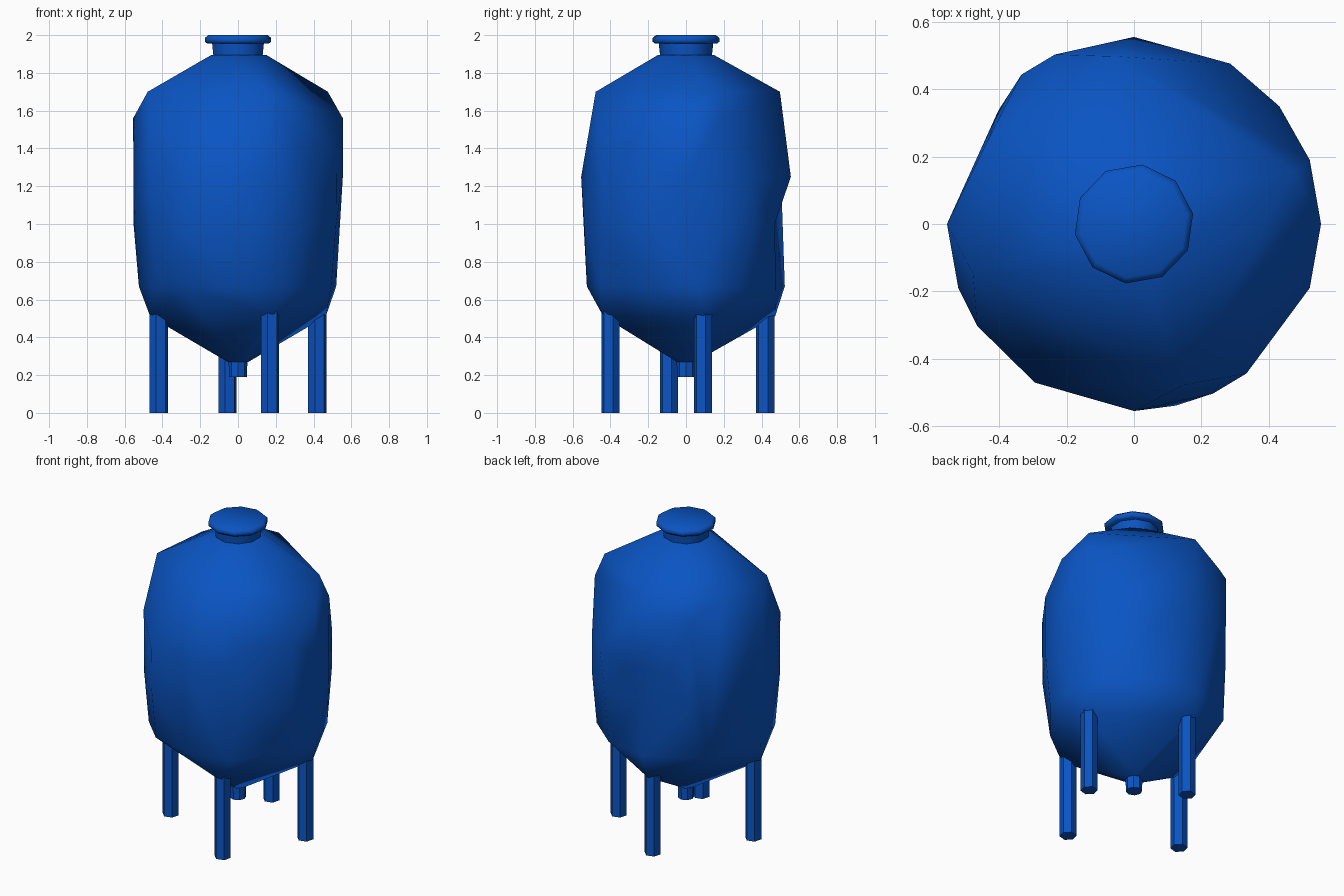
import bpy, bmesh, math

if "Cube" in bpy.data.objects:
    bpy.data.objects.remove(bpy.data.objects["Cube"])

blue = bpy.data.materials.new("tank blue")
blue.diffuse_color = (0.003, 0.09, 0.55, 1)
blue.use_nodes = True
blue.node_tree.nodes["Principled BSDF"].inputs["Base Color"].default_value = blue.diffuse_color


def finish(name, bm, angle):
    bmesh.ops.recalc_face_normals(bm, faces=bm.faces)
    me = bpy.data.meshes.new(name)
    bm.to_mesh(me)
    bm.free()
    me.materials.append(blue)
    ob = bpy.data.objects.new(name, me)
    bpy.context.collection.objects.link(ob)
    bpy.ops.object.select_all(action='DESELECT')
    ob.select_set(True)
    bpy.context.view_layer.objects.active = ob
    bpy.ops.object.shade_smooth_by_angle(angle=math.radians(angle))
    return ob


def ring(bm, r, z, angles, c=(0, 0)):
    return [bm.verts.new((c[0] + r * math.cos(math.radians(a)),
                          c[1] + r * math.sin(math.radians(a)), z)) for a in angles]


def lathe(name, profile, sides, c=(0, 0), turn=0, angle=40):
    """Capped stack of rings; profile is (radius, height)."""
    bm = bmesh.new()
    angles = [turn + 360 * i / sides for i in range(sides)]
    rows = [ring(bm, r, z, angles, c) for r, z in profile]
    for a, b in zip(rows, rows[1:]):
        for i in range(sides):
            j = (i + 1) % sides
            bm.faces.new((a[i], a[j], b[j], b[i]))
    bm.faces.new(rows[0])
    bm.faces.new(rows[-1])
    return finish(name, bm, angle)


# Tank body: faceted hull over uneven rings, cone below and shoulder above
body_rings = [
    (0.055, 0.27, range(0, 360, 60)),
    (0.475, 0.51, (12, 97, 192, 293)),
    (0.525, 0.67, (8, 35, 65, 95, 140, 182, 213, 238, 270, 300, 340)),
    (0.553, 1.0, (20, 39, 59, 90, 127, 180, 213, 238, 283, 307, 340)),
    (0.555, 1.25, (0, 39, 59, 90, 115, 200, 238, 270, 295)),
    (0.555, 1.4, (213, 307, 340)),
    (0.555, 1.56, (0, 20, 115, 127, 180)),
    (0.5, 1.7, (18, 96, 150, 197, 287)),
    (0.15, 1.895, range(0, 360, 40)),
]
bm = bmesh.new()
for r, z, angles in body_rings:
    ring(bm, r, z, angles)
bmesh.ops.convex_hull(bm, input=bm.verts[:])
loose = [v for v in bm.verts if not v.link_faces]
bmesh.ops.delete(bm, geom=loose, context='VERTS')
# Dent in the lower back wall
for v in bm.verts:
    if abs(v.co.z - 1.0) < 0.01 and v.co.y > 0.46:
        v.co.x *= 0.9
        v.co.y = 0.47
finish("tank_body", bm, 45)

# Neck, lid and drain outlet
lathe("neck", [(0.135, 1.87), (0.145, 1.965)], 10, turn=18)
lathe("lid", [(0.165, 1.955), (0.178, 1.965), (0.178, 1.985), (0.16, 2.0)], 10, turn=10, angle=60)
lathe("drain_outlet", [(0.048, 0.19), (0.05, 0.31)], 8)

# Four round legs, turned a little off the axes
for name, x, y in (("front_leg", 0.17, -0.40), ("right_leg", 0.42, 0.09),
                   ("back_leg", -0.055, 0.42), ("left_leg", -0.42, -0.09)):
    lathe(name, [(0.05, 0), (0.05, 0.54)], 6, (x, y), turn=15, angle=50)
